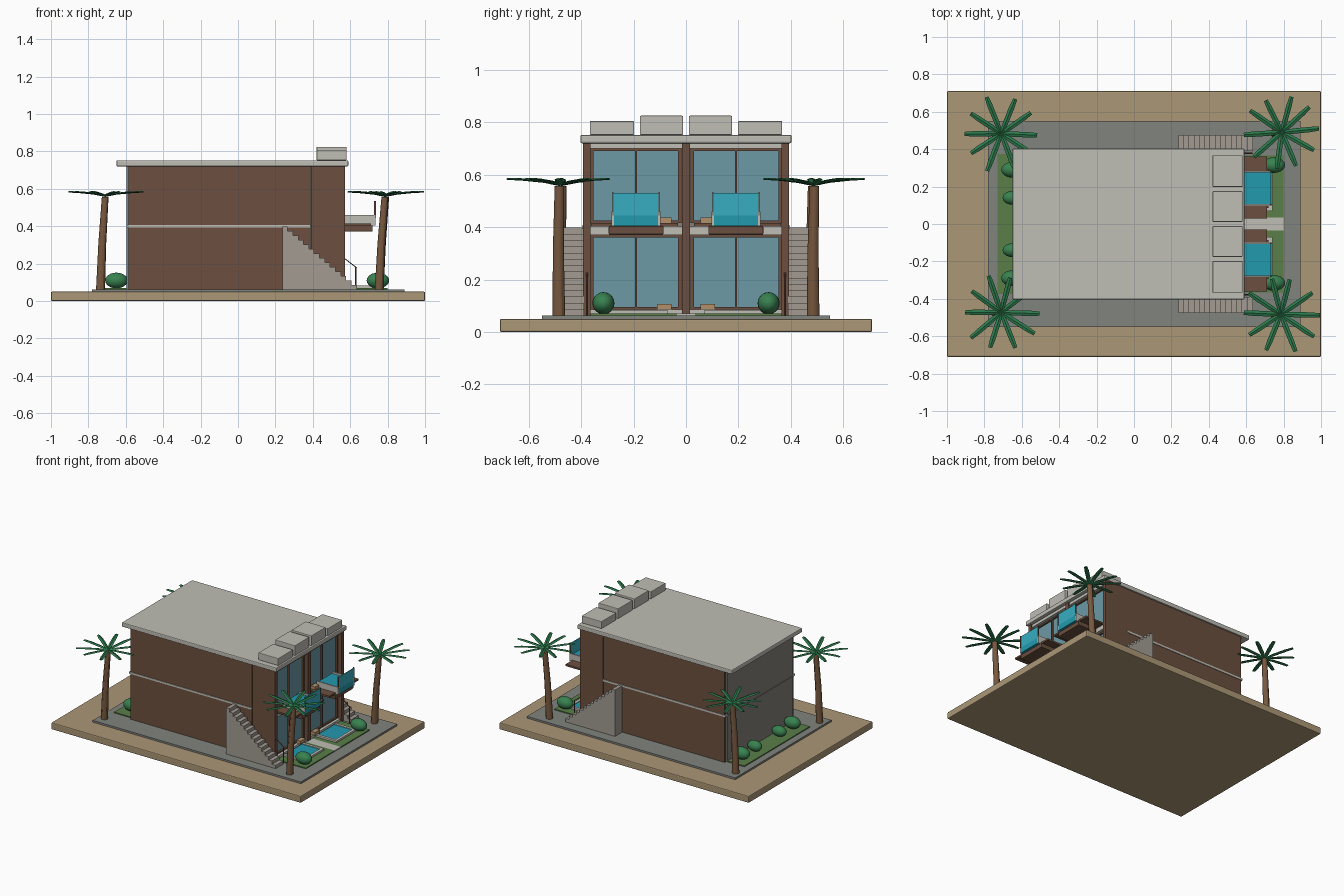
import bpy, bmesh, math, random
from mathutils import Vector

if "Cube" in bpy.data.objects:
    bpy.data.objects.remove(bpy.data.objects["Cube"])

random.seed(4)

def material(name, rgb):
    m = bpy.data.materials.new(name)
    m.diffuse_color = (*rgb, 1)
    m.use_nodes = True
    m.node_tree.nodes["Principled BSDF"].inputs["Base Color"].default_value = m.diffuse_color
    return m

SAND = material("sand", (.41, .31, .18))
PAVE = material("paving", (.22, .23, .21))
CONC = material("concrete", (.52, .51, .46))
STEP = material("stair_stone", (.36, .33, .29))
WALL = material("brown_wall", (.15, .08, .05))
REAR = material("rear_wall", (.23, .22, .20))
GLASS = material("glass", (.15, .32, .38))
WATER = material("water", (.016, .32, .42))
PANEL = material("pool_panel", (.04, .42, .53))
GRASS = material("grass", (.10, .21, .065))
LEAF = material("palm_leaf", (.025, .19, .07))
BUSH = material("bush", (.04, .22, .08))
TRUNK = material("trunk", (.19, .10, .05))
TAN = material("tan_wood", (.45, .28, .14))

def finish(bm, name, mat, smooth=False):
    bmesh.ops.recalc_face_normals(bm, faces=bm.faces)
    me = bpy.data.meshes.new(name)
    for f in bm.faces:
        f.smooth = smooth
    bm.to_mesh(me)
    bm.free()
    me.materials.append(mat)
    ob = bpy.data.objects.new(name, me)
    bpy.context.collection.objects.link(ob)
    return ob

def box(name, x, y, z, mat, bevel=0):
    bm = bmesh.new()
    bmesh.ops.create_cube(bm, size=1)
    for v in bm.verts:
        v.co = [r[0] + (c + .5) * (r[1] - r[0]) for c, r in zip(v.co, (x, y, z))]
    ob = finish(bm, name, mat)
    if bevel:
        mod = ob.modifiers.new("bevel", 'BEVEL')
        mod.width, mod.segments = bevel, 2
    return ob

def box_pair(name, x, y, z, mat, bevel=0):
    """A box and its mirror image across y = 0."""
    box(name + "_back", x, y, z, mat, bevel)
    box(name + "_front", x, (-y[1], -y[0]), z, mat, bevel)

# Ground plinth, paving and planting beds
box("plinth", (-1, 1), (-.71, .71), (0, .05), SAND, .006)
box("paving", (-.78, .89), (-.55, .55), (.05, .063), PAVE)
box("rear_lawn", (-.73, -.59), (-.375, .375), (.06, .07), GRASS)
box_pair("front_lawn", (.57, .80), (.035, .365), (.06, .07), GRASS)
box("entry_path", (.57, .80), (-.035, .035), (.06, .07), CONC)

# House core, side walls and floor slabs
for i, (z0, z1) in enumerate(((.063, .398), (.402, .725))):
    box(f"core_floor_{i}", (-.595, .39), (-.375, .375), (z0, z1), REAR)
    box_pair(f"side_wall_{i}", (-.585, .388), (.37, .393), (z0, z1), WALL)
box_pair("side_band", (-.595, .388), (.37, .397), (.393, .407), CONC)
box_pair("side_fin", (.39, .573), (.365, .393), (.063, .725), WALL)
box("party_fin", (.39, .573), (-.016, .016), (.063, .725), WALL)
for i, (z0, z1) in enumerate(((.063, .085), (.37, .402), (.70, .725))):
    box_pair(f"slab_{i}", (.39, .565), (.016, .365), (z0, z1), CONC)
box("roof", (-.65, .59), (-.403, .403), (.72, .752), CONC, .006)
box_pair("roof_unit_tall", (.42, .58), (.011, .176), (.752, .825), CONC, .004)
box_pair("roof_unit_low", (.42, .58), (.198, .367), (.752, .805), CONC, .004)

# Sliding windows with frames
for i, (z0, z1) in enumerate(((.085, .37), (.415, .70))):
    box_pair(f"glass_{i}", (.525, .533), (.02, .362), (z0, z1), GLASS)
    for j, yy in enumerate(((.018, .03), (.186, .194), (.353, .365))):
        box_pair(f"frame_post_{i}{j}", (.52, .545), yy, (z0, z1), WALL)
    box_pair(f"frame_top_{i}", (.52, .545), (.018, .365), (z1 - .01, z1), WALL)
    box_pair(f"frame_sill_{i}", (.52, .545), (.018, .365), (z0, z0 + .01), WALL)
    box_pair(f"bench_{i}", (.545, .58), (.055, .11), (z0, z0 + .022), TAN)

# Balconies with hanging pools
box_pair("balcony_deck", (.53, .712), (.03, .362), (.403, .416), WALL)
box_pair("pool_cradle", (.57, .72), (.085, .295), (.372, .404), WALL, .004)
box_pair("pool_tub", (.56, .725), (.106, .275), (.405, .447), WATER)
box_pair("pool_rim_outer", (.56, .735), (.275, .284), (.405, .46), CONC)
box_pair("pool_rim_inner", (.56, .735), (.097, .106), (.405, .46), CONC)
box_pair("pool_front", (.725, .735), (.104, .277), (.405, .445), WATER)
box_pair("pool_screen", (.729, .735), (.103, .278), (.445, .53), PANEL)
for y in (.101, .277):
    box_pair("screen_post", (.728, .737), (y, y + .004), (.445, .535), WALL)

# Ground pools with stone rims
box_pair("ground_pool", (.575, .72), (.09, .28), (.065, .078), WATER)
for i, (x, y) in enumerate((((.575, .74), (.07, .09)), ((.575, .74), (.28, .30)),
                            ((.72, .74), (.09, .28)))):
    box_pair(f"ground_rim_{i}", x, y, (.065, .083), CONC)

# Outside stairs: one stepped profile, extruded on both sides
def stairs(name, y0, y1, n=14):
    x0, x1, zb, zt = .237, .635, .063, .398
    pts = [(x1, zb), (x0, zb)]
    for i in range(n):
        z = zt - (zt - zb) * i / n
        pts += [(x0 + (x1 - x0) * i / n, z), (x0 + (x1 - x0) * (i + 1) / n, z)]
    bm = bmesh.new()
    face = bm.faces.new([bm.verts.new((x, y0, z)) for x, z in pts])
    ext = bmesh.ops.extrude_face_region(bm, geom=[face])
    for v in ext["geom"]:
        if isinstance(v, bmesh.types.BMVert):
            v.co.y = y1
    finish(bm, name, STEP)

def tube(name, pts, radii, mat, sides=12):
    """Tapered round bar with horizontal rings through the points."""
    bm = bmesh.new()
    rings = [[bm.verts.new(Vector(p) + Vector((r * math.cos(a), r * math.sin(a), 0)))
              for a in (2 * math.pi * k / sides for k in range(sides))]
             for p, r in zip(pts, radii)]
    for a, b in zip(rings, rings[1:]):
        for k in range(sides):
            bm.faces.new((a[k], a[(k + 1) % sides], b[(k + 1) % sides], b[k]))
    bm.faces.new(rings[0])
    bm.faces.new(rings[-1])
    ob = finish(bm, name, mat, True)
    bpy.context.view_layer.objects.active = ob
    ob.select_set(True)
    bpy.ops.object.shade_smooth_by_angle()
    ob.select_set(False)

for s, side in ((-1, "front"), (1, "back")):
    stairs(f"stairs_{side}", s * .39, s * .475)
    tube(f"handrail_{side}", [(.56, s * .378, .235), (.632, s * .378, .18)],
         [.004, .004], WALL, 6)
    tube(f"rail_post_{side}", [(.63, s * .378, .063), (.63, s * .378, .182)],
         [.004, .004], WALL, 6)

# Palms: leaning tapered trunk and a crown of ridged fronds
def palm(name, base, top, turn, n=10):
    mid = [(a + b) / 2 - .003 for a, b in zip(base, top)]
    tube(name + "_trunk", [(*base, .06), (*mid, .31), (*top, .557)], [.024, .021, .018], TRUNK)
    bm = bmesh.new()
    for k in range(n):
        a = turn + 2 * math.pi * k / n + random.uniform(-.08, .08)
        length = random.uniform(.19, .215)
        d, side = Vector((math.cos(a), math.sin(a), 0)), Vector((-math.sin(a), math.cos(a), 0))
        rows = []
        for t, w, z in ((0, .009, .560), (.3, .014, .572), (.75, .0145, .581), (1, .011, .583)):
            c = Vector((*top, z)) + d * length * t
            rows.append([bm.verts.new(c + side * w * u + Vector((0, 0, h)))
                         for u, h in ((-1, 0), (0, .005), (1, 0), (0, -.003))])
        for r, q in zip(rows, rows[1:]):
            for j in range(4):
                bm.faces.new((r[j], r[(j + 1) % 4], q[(j + 1) % 4], q[j]))
        bm.faces.new(rows[0])
        bm.faces.new(rows[-1])
    finish(bm, name + "_fronds", LEAF)

palm("palm_rear_back", (-.735, .48), (-.71, .483), 0)
palm("palm_rear_front", (-.735, -.48), (-.71, -.473), 0)
palm("palm_street_back", (.755, .485), (.79, .49), .1)
palm("palm_street_front", (.755, -.485), (.785, -.483), 0)

# Rounded bushes
for i, (x, y, s) in enumerate(((.748, .315, 1), (.748, -.315, 1), (-.65, .29, 1),
                               (-.65, -.29, 1), (-.65, .14, .88), (-.65, -.14, .88))):
    bm = bmesh.new()
    bmesh.ops.create_uvsphere(bm, u_segments=20, v_segments=12, radius=1)
    for v in bm.verts:
        v.co = (x + v.co.x * .06 * s, y + v.co.y * .042 * s, .07 + .04 * s + v.co.z * .042 * s)
    finish(bm, f"bush_{i}", BUSH, True)
